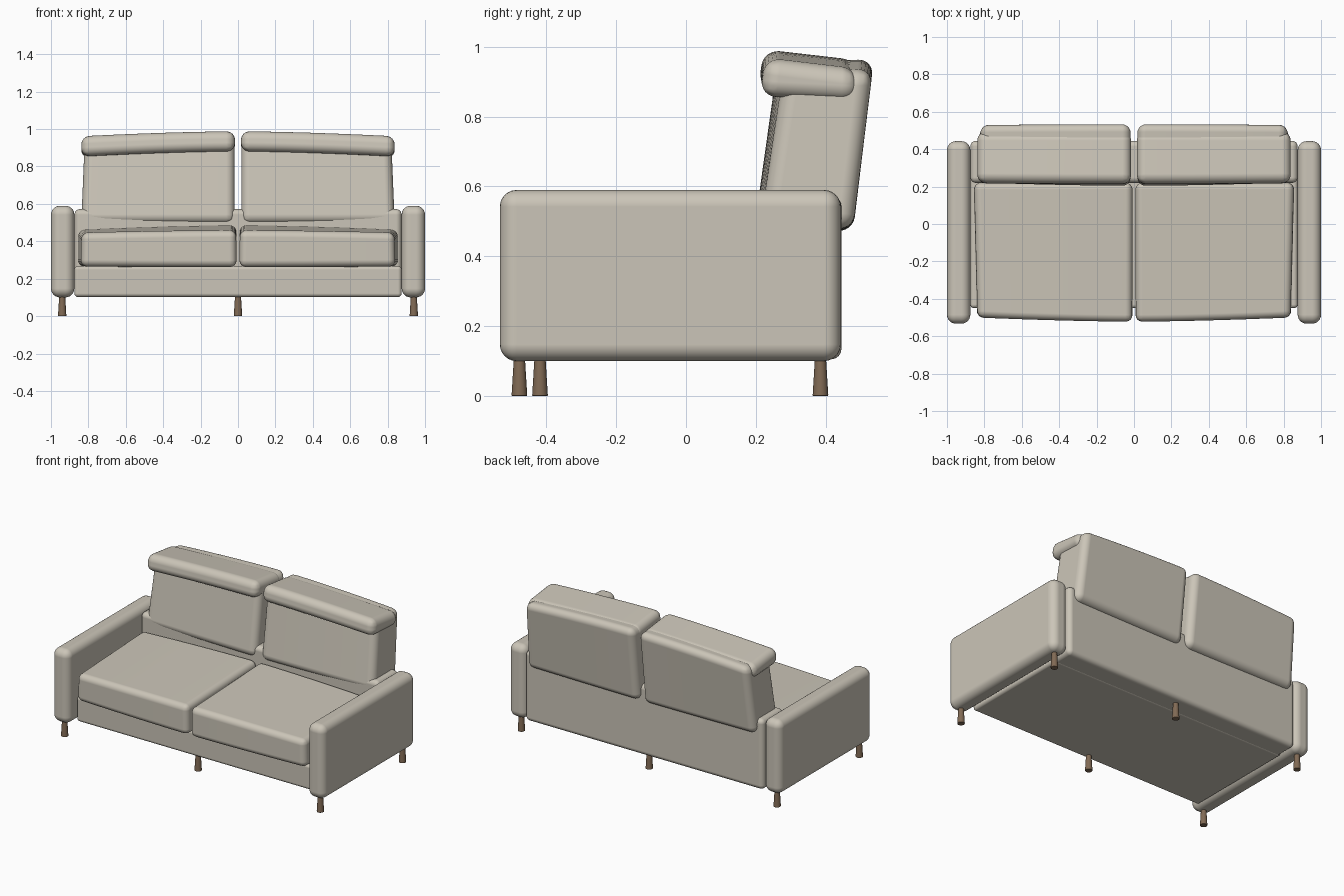
import bpy, bmesh, math

if "Cube" in bpy.data.objects:
    bpy.data.objects.remove(bpy.data.objects["Cube"])


def material(name, rgb):
    m = bpy.data.materials.new(name)
    m.diffuse_color = (*rgb, 1)
    m.use_nodes = True
    m.node_tree.nodes["Principled BSDF"].inputs["Base Color"].default_value = m.diffuse_color
    return m


FABRIC = material("beige fabric", (0.60, 0.56, 0.48))
WOOD = material("brown wood", (0.22, 0.145, 0.09))


def finish(name, bm, mat, bevel=0, mirror=False):
    bmesh.ops.recalc_face_normals(bm, faces=bm.faces)
    me = bpy.data.meshes.new(name)
    bm.to_mesh(me)
    bm.free()
    me.materials.append(mat)
    for p in me.polygons:
        p.use_smooth = True
    ob = bpy.data.objects.new(name, me)
    bpy.context.collection.objects.link(ob)
    if bevel:
        b = ob.modifiers.new("round", "BEVEL")
        b.width, b.segments = bevel, 6
        b.limit_method, b.angle_limit = "ANGLE", math.radians(35)
        b.harden_normals = True
    if mirror:
        ob.modifiers.new("mirror", "MIRROR").use_mirror_merge = False
    return ob


def box(name, x, y, z, bevel, mirror=False):
    bm = bmesh.new()
    bmesh.ops.create_cube(bm, size=1)
    for v in bm.verts:
        v.co = [a + (b - a) * (c + 0.5) for (a, b), c in zip((x, y, z), v.co)]
    return finish(name, bm, FABRIC, bevel, mirror)


def cushion(name, inner, outer, bevel, steps=7):
    """Loft four-cornered sections from inner to outer end along a soft curve."""
    bm = bmesh.new()
    rings = []
    for i in range(steps + 1):
        t = i / steps
        s = t ** 1.6
        ring = []
        for a, b in zip(inner, outer):
            ring.append(bm.verts.new((a[0] + (b[0] - a[0]) * t,
                                      a[1] + (b[1] - a[1]) * s,
                                      a[2] + (b[2] - a[2]) * s)))
        rings.append(ring)
    for r, q in zip(rings, rings[1:]):
        for k in range(4):
            n = (k + 1) % 4
            bm.faces.new((r[k], r[n], q[n], q[k]))
    bm.faces.new(rings[0])
    bm.faces.new(rings[-1])
    return finish(name, bm, FABRIC, bevel, True)


# frame
box("armrests", (0.875, 1.0), (-0.533, 0.443), (0.10, 0.59), 0.048, True)
box("seat_base", (-0.875, 0.875), (-0.45, 0.32), (0.102, 0.268), 0.02)
box("back_frame", (-0.875, 0.875), (0.22, 0.445), (0.105, 0.572), 0.03)

# seat cushions: corners are front bottom, back bottom, back top, front top
cushion("seat_cushions",
        [(0.008, -0.522, 0.262), (0.008, 0.22, 0.262), (0.008, 0.22, 0.487), (0.010, -0.522, 0.458)],
        [(0.840, -0.500, 0.265), (0.857, 0.22, 0.265), (0.855, 0.22, 0.463), (0.836, -0.500, 0.446)],
        0.036)

# leaning back cushions
cushion("back_cushions",
        [(0.018, 0.198, 0.50), (0.018, 0.478, 0.468), (0.018, 0.538, 0.965), (0.018, 0.262, 0.955)],
        [(0.838, 0.215, 0.50), (0.838, 0.478, 0.475), (0.820, 0.535, 0.935), (0.820, 0.280, 0.925)],
        0.045)

# headrest rolls
cushion("headrests",
        [(0.016, 0.207, 0.883), (0.016, 0.492, 0.868), (0.016, 0.492, 0.962), (0.016, 0.222, 0.993)],
        [(0.838, 0.212, 0.856), (0.838, 0.492, 0.842), (0.838, 0.492, 0.935), (0.838, 0.226, 0.967)],
        0.046)

# legs
for i, (x, y) in enumerate([(-0.94, -0.477), (0.94, -0.477), (0, -0.418),
                            (-0.94, 0.385), (0.94, 0.385), (0, 0.385)]):
    bm = bmesh.new()
    bmesh.ops.create_cone(bm, cap_ends=True, segments=24, radius1=0.0225,
                          radius2=0.0155, depth=0.115)
    bmesh.ops.translate(bm, verts=bm.verts, vec=(x, y, 0.0575))
    finish(f"leg_{i + 1}", bm, WOOD, 0.003)
